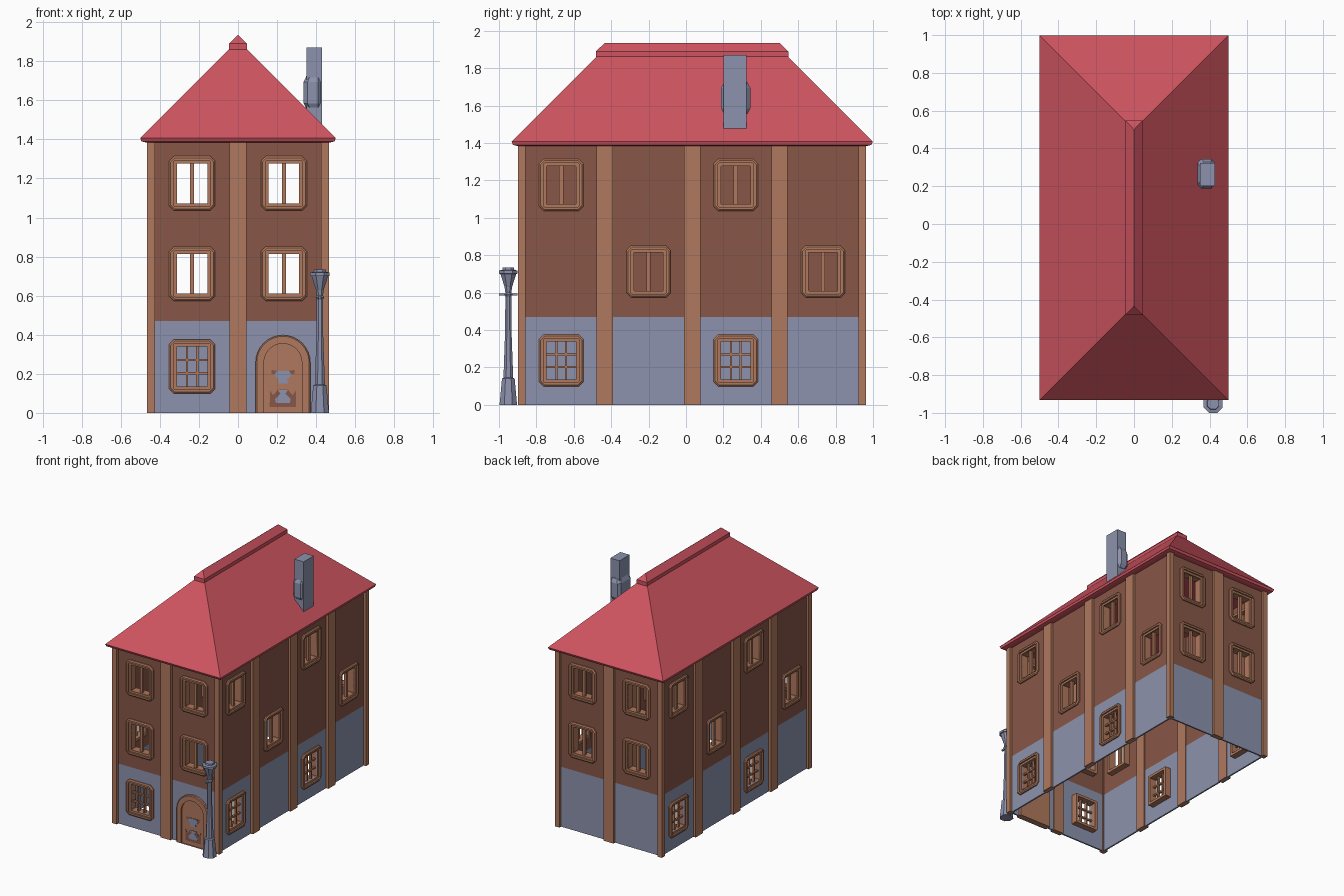
import bpy
import bmesh
from math import pi, sin, cos
from mathutils import Matrix, Vector

cube = bpy.data.objects.get("Cube")
if cube:
    bpy.data.objects.remove(cube, do_unlink=True)


def material(name, rgb):
    linear = [((c / 255 + 0.055) / 1.055) ** 2.4 for c in rgb] + [1]
    mat = bpy.data.materials.new(name)
    mat.use_nodes = True
    mat.diffuse_color = linear
    mat.node_tree.nodes["Principled BSDF"].inputs["Base Color"].default_value = linear
    return mat


RED = material("roof red", (207, 84, 96))
BLUE = material("slate blue", (140, 146, 173))
BROWN = material("wall brown", (136, 87, 71))
TAN = material("trim tan", (175, 120, 93))

CY = 0.033              # centre of the house along y
HX, HY = 0.445, 0.91    # half sizes of the walls
TOP, PLINTH = 1.39, 0.47
PANE_W, PANE_H = 0.078, 0.102


def finish(bm, name, mats, matrix=Matrix()):
    mesh = bpy.data.meshes.new(name)
    bm.to_mesh(mesh)
    bm.free()
    for m in mats:
        mesh.materials.append(m)
    obj = bpy.data.objects.new(name, mesh)
    obj.matrix_world = matrix
    bpy.context.collection.objects.link(obj)
    return obj


def loft(bm, loops, ring=False):
    """Bridge point loops; cap the ends, or join last to first for a ring."""
    rows = [[bm.verts.new(p) for p in loop] for loop in loops]
    n = len(rows[0])
    pairs = list(zip(rows, rows[1:])) + ([(rows[-1], rows[0])] if ring else [])
    for a, b in pairs:
        for i in range(n):
            j = (i + 1) % n
            bm.faces.new((a[i], a[j], b[j], b[i]))
    if not ring:
        bm.faces.new(rows[0])
        bm.faces.new(rows[-1])
    bmesh.ops.recalc_face_normals(bm, faces=bm.faces)


def box(bm, center, size):
    m = Matrix.Translation(center) @ Matrix.Diagonal((*size, 1))
    bmesh.ops.create_cube(bm, size=1, matrix=m)


def octagon(hw, hh, c):
    """Chamfered rectangle."""
    return [(-hw + c, -hh), (hw - c, -hh), (hw, -hh + c), (hw, hh - c),
            (hw - c, hh), (-hw + c, hh), (-hw, hh - c), (-hw, -hh + c)]


def rect(hx, hy, z, cx=0, cy=CY):
    return [(cx + sx * hx, cy + sy * hy, z)
            for sx, sy in ((-1, -1), (1, -1), (1, 1), (-1, 1))]


def side_matrix(angle, dist, u=0, z=0):
    """Local x runs along the wall, local -y points outwards."""
    return (Matrix.Translation((0, CY, 0)) @ Matrix.Rotation(angle, 4, "Z")
            @ Matrix.Translation((u, -dist, z)))


def wall(name, angle, half, dist, windows):
    us, zs = {-half, half}, {0, PLINTH, TOP}
    for u, z in windows:
        us |= {u - PANE_W, u + PANE_W}
        zs |= {z - PANE_H, z + PANE_H}
    us, zs = sorted(us), sorted(zs)
    bm = bmesh.new()
    for u0, u1 in zip(us, us[1:]):
        for z0, z1 in zip(zs, zs[1:]):
            um, zm = (u0 + u1) / 2, (z0 + z1) / 2
            if any(abs(um - u) < PANE_W and abs(zm - z) < PANE_H for u, z in windows):
                continue
            quad = ((u0, z0), (u1, z0), (u1, z1), (u0, z1))
            face = bm.faces.new([bm.verts.new((u, 0, z)) for u, z in quad])
            face.material_index = int(zm > PLINTH)
    bmesh.ops.remove_doubles(bm, verts=bm.verts, dist=1e-5)
    obj = finish(bm, name, [BLUE, BROWN], side_matrix(angle, dist))
    mod = obj.modifiers.new("thickness", "SOLIDIFY")
    mod.thickness = 0.012


def window(name, matrix, lattice):
    bm = bmesh.new()
    # moulded frame with a deep reveal: width, height, chamfer, depth
    steps = [(0.1, 0.122, 0.003, 0.06), (0.1, 0.122, 0.003, 0.005),
             (0.118, 0.139, 0.025, 0.005), (0.118, 0.139, 0.025, -0.009),
             (0.11, 0.131, 0.022, -0.016), (0.094, 0.118, 0.006, -0.016),
             (0.094, 0.118, 0.006, -0.004), (PANE_W, PANE_H, 0.002, -0.004),
             (PANE_W, PANE_H, 0.002, 0.06)]
    loft(bm, [[(x, d, z) for x, z in octagon(w, h, c)] for w, h, c, d in steps], ring=True)
    # glazing bars
    bars = (-PANE_W / 3, PANE_W / 3) if lattice else (0,)
    for x in bars:
        box(bm, (x, 0.02, 0), (0.012 if lattice else 0.022, 0.02, PANE_H * 2))
    if lattice:
        for s in (-1, 1):
            box(bm, (0, 0.02, s * PANE_H / 3), (PANE_W * 2, 0.016, 0.012))
    finish(bm, name, [TAN], matrix)


def pillar(name, matrix, width):
    bm = bmesh.new()
    box(bm, (0, 0, TOP / 2), (width, 0.04, TOP))
    finish(bm, name, [TAN], matrix)


# walls, windows and pillars on all four sides
GROUND, MIDDLE, UPPER = 0.237, 0.712, 1.175
ends = [(u, z) for u in (-0.235, 0.235) for z in (MIDDLE, UPPER)]
flank = [(u, z) for u in (-0.7, 0.233) for z in (GROUND, UPPER)]
flank += [(u, MIDDLE) for u in (-0.233, 0.7)]
sides = [("front", 0, HX, HY, ends + [(-0.235, GROUND)], [0]),
         ("right", pi / 2, HY, HX, flank, [-0.467, 0, 0.467]),
         ("back", pi, HX, HY, ends, [0]),
         ("left", -pi / 2, HY, HX, flank, [-0.467, 0, 0.467])]
for side, angle, half, dist, spots, posts in sides:
    wall(side + "_wall", angle, half, dist, spots)
    for i, (u, z) in enumerate(spots):
        window(f"{side}_window_{i}", side_matrix(angle, dist, u, z), z == GROUND)
    for i, u in enumerate(posts):
        pillar(f"{side}_pillar_{i}", side_matrix(angle, dist, u), 0.088)
    pillar(side + "_corner_pillar", side_matrix(angle, dist, half), 0.04)

# hipped roof with a ridge cap
bm = bmesh.new()
loft(bm, [rect(0.475, 0.938, 1.385), rect(0.495, 0.958, 1.39), rect(0.5, 0.966, 1.408),
          rect(0.045, 0.511, 1.863)])
finish(bm, "roof", [RED])
bm = bmesh.new()
loft(bm, [rect(0.045, 0.514, 1.855), rect(0.045, 0.514, 1.89), rect(0.001, 0.468, 1.935)])
finish(bm, "ridge_cap", [RED])

# chimney with a bulging band
bm = bmesh.new()
loft(bm, [rect(0.04, 0.062, z, 0.39, 0.262) for z in (1.475, 1.87)])
finish(bm, "chimney", [BLUE])
bm = bmesh.new()
band = [(0.04, 0.062, 1.555), (0.047, 0.078, 1.585), (0.047, 0.078, 1.695), (0.04, 0.062, 1.725)]
loft(bm, [[(0.43 - hx + x, 0.266 + y, z) for x, y in octagon(hx, hy, 0.02)]
          for hx, hy, z in band])
finish(bm, "chimney_band", [BLUE])


# arched door
def arch(r, d):
    curve = [(r * cos(a * pi / 16), d, 0.258 + r * sin(a * pi / 16)) for a in range(17)]
    return [(r, d, 0)] + curve + [(-r, d, 0)]


door = side_matrix(0, HY, 0.23)
bm = bmesh.new()
loft(bm, [arch(0.14, 0.03), arch(0.14, -0.014), arch(0.134, -0.019), arch(0.097, -0.019),
          arch(0.097, -0.006)])
finish(bm, "door", [TAN], door)


def plate(name, half_outline, mat, d):
    """Thin mirrored plate on the door."""
    outline = half_outline + [(-x, z) for x, z in reversed(half_outline)]
    bm = bmesh.new()
    loft(bm, [[(x, y, z) for x, z in outline] for y in (-0.004, d)])
    finish(bm, name, [mat], door)


plate("door_lower_ornament", [(0.068, 0.03), (0.066, 0.115), (0.05, 0.09), (0.025, 0.12)], BROWN, -0.008)
plate("door_upper_ornament", [(0.03, 0.195), (0.058, 0.2), (0.058, 0.22), (0.03, 0.215)], BROWN, -0.008)
plate("door_lower_opening", [(0.035, 0.05), (0.04, 0.07), (0.012, 0.1), (0.028, 0.118)], BLUE, -0.01)
plate("door_upper_opening", [(0.025, 0.15), (0.022, 0.17), (0.045, 0.195), (0.03, 0.215)], BLUE, -0.01)

# street lamp: radius and height steps
steps = [(0.047, 0), (0.045, 0.02), (0.034, 0.14), (0.026, 0.145), (0.017, 0.4),
         (0.016, 0.58), (0.022, 0.59), (0.016, 0.6), (0.02, 0.63), (0.042, 0.7),
         (0.05, 0.702), (0.05, 0.718), (0.032, 0.722), (0.03, 0.735)]
bm = bmesh.new()
loft(bm, [[(x, y, z) for x, y in octagon(r, r, r * 0.55)] for r, z in steps])
box(bm, Vector((0, 0, 0.59)), (0.012, 0.1, 0.012))
finish(bm, "street_lamp", [BLUE], Matrix.Translation((0.419, -0.95, 0)))
